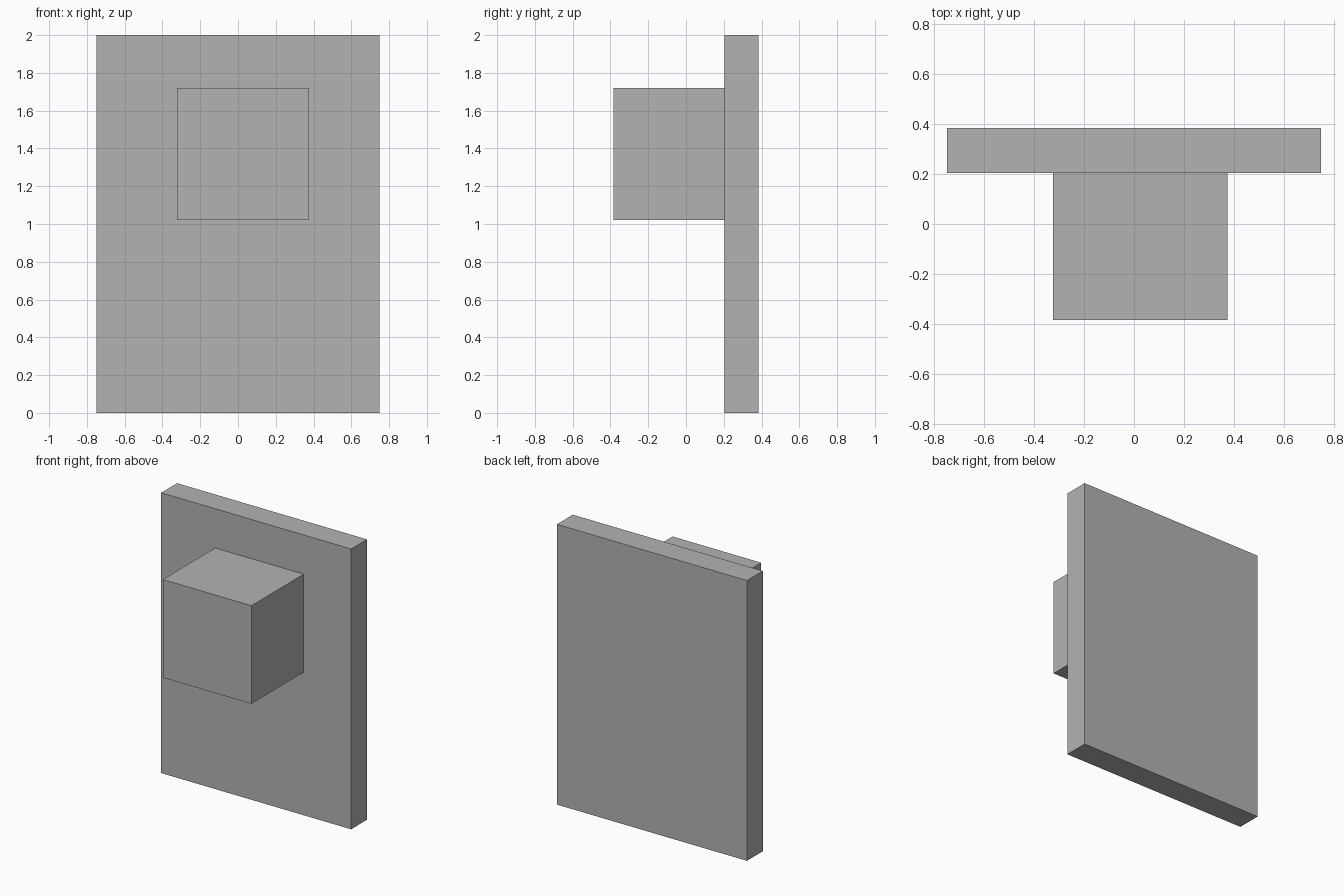
import bpy

if "Cube" in bpy.data.objects:
    bpy.data.objects.remove(bpy.data.objects["Cube"])

# Single grey finish
grey = bpy.data.materials.new("grey")
grey.diffuse_color = (0.45, 0.45, 0.45, 1)
grey.use_nodes = True
grey.node_tree.nodes["Principled BSDF"].inputs["Base Color"].default_value = grey.diffuse_color


def box(name, low, high):
    """Box spanning two opposite corners."""
    centre = [(a + b) / 2 for a, b in zip(low, high)]
    bpy.ops.mesh.primitive_cube_add(size=1, location=centre)
    obj = bpy.context.object
    obj.name = name
    obj.scale = [b - a for a, b in zip(low, high)]
    bpy.ops.object.transform_apply(location=False, rotation=False, scale=True)
    obj.data.materials.append(grey)
    return obj


# Upright slab at the back
box("back_panel", (-0.75, 0.205, 0), (0.75, 0.384, 2))

# Cube-like block standing out from the slab's front, slightly right of centre
box("front_block", (-0.324, -0.384, 1.02), (0.375, 0.205, 1.72))
